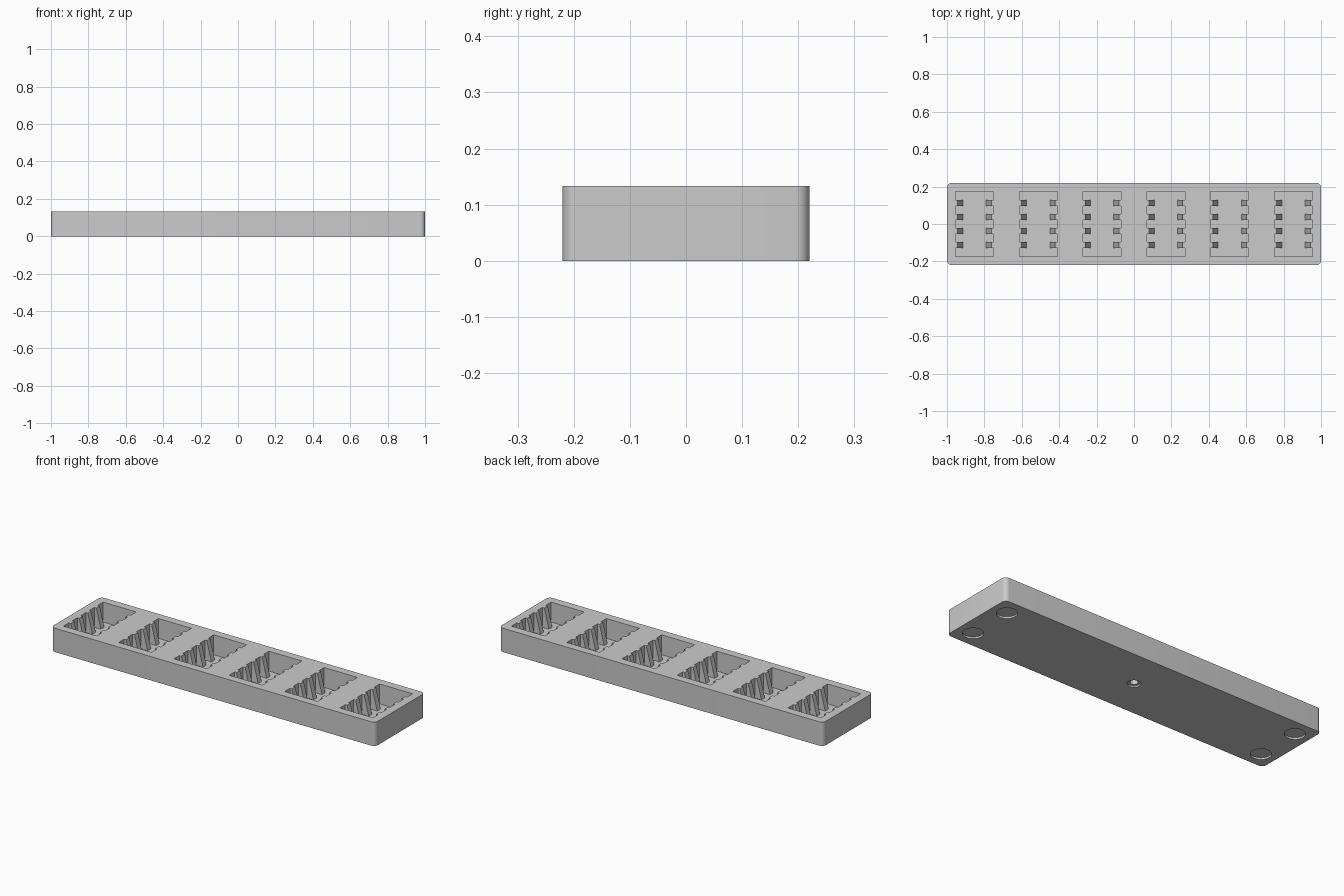
import bpy, bmesh
from math import cos, sin, pi, radians

if "Cube" in bpy.data.objects:
    bpy.data.objects.remove(bpy.data.objects["Cube"], do_unlink=True)

LENGTH, WIDTH, HEIGHT, CORNER = 2.0, 0.44, 0.133, 0.025
FLOOR = 0.022
POCKET_X, POCKET_Y, PITCH = 0.102, 0.175, 0.341
RIB_HALF, RIB_PITCH = 0.015, 0.075

grey = bpy.data.materials.new("plain_grey")
grey.use_nodes = True
colour = (0.6, 0.6, 0.6, 1)
grey.diffuse_color = colour
grey.node_tree.nodes["Principled BSDF"].inputs["Base Color"].default_value = colour


def loft(bm, loops):
    """Closed solid through equal-length loops of points, bottom to top."""
    rings = [[bm.verts.new(p) for p in loop] for loop in loops]
    for low, high in zip(rings, rings[1:]):
        n = len(low)
        for i in range(n):
            j = (i + 1) % n
            bm.faces.new((low[i], low[j], high[j], high[i]))
    bm.faces.new(rings[0][::-1])
    bm.faces.new(rings[-1])


def make_object(name, bm):
    bmesh.ops.recalc_face_normals(bm, faces=bm.faces)
    mesh = bpy.data.meshes.new(name)
    bm.to_mesh(mesh)
    bm.free()
    mesh.materials.append(grey)
    obj = bpy.data.objects.new(name, mesh)
    bpy.context.collection.objects.link(obj)
    return obj


def circle(x, y, z, r, n=40):
    return [(x + r * cos(2 * pi * i / n), y + r * sin(2 * pi * i / n), z) for i in range(n)]


def rounded_rectangle(z, steps=8):
    points = []
    for k, (sx, sy) in enumerate(((1, 1), (-1, 1), (-1, -1), (1, -1))):
        for i in range(steps + 1):
            a = (k + i / steps) * pi / 2
            points.append((sx * (LENGTH / 2 - CORNER) + CORNER * cos(a),
                           sy * (WIDTH / 2 - CORNER) + CORNER * sin(a), z))
    return points


def notched_outline(cx, z, rib_depth):
    """Pocket outline with four ribs standing in from each end wall."""
    side = [(POCKET_X, -POCKET_Y)]
    for k in range(4):
        y = (k - 1.5) * RIB_PITCH
        side += [(POCKET_X, y - RIB_HALF), (POCKET_X - rib_depth, y - RIB_HALF),
                 (POCKET_X - rib_depth, y + RIB_HALF), (POCKET_X, y + RIB_HALF)]
    side.append((POCKET_X, POCKET_Y))
    outline = side + [(-x, -y) for x, y in side]
    return [(cx + x, y, z) for x, y in outline]


# Tray block with rounded upright corners
bm = bmesh.new()
loft(bm, [rounded_rectangle(0), rounded_rectangle(HEIGHT)])
tray = make_object("tray", bm)

# Pockets: ribs slope from narrow at the rim to deep at the floor
bm = bmesh.new()
rim_depth, floor_depth = 0.012, 0.04
over = 0.02
slope = (floor_depth - rim_depth) / (HEIGHT - FLOOR)
for k in range(6):
    cx = (k - 2.5) * PITCH
    loft(bm, [notched_outline(cx, FLOOR, floor_depth),
              notched_outline(cx, HEIGHT + over, rim_depth - slope * over)])

# Round foot recesses under the corners
for sx in (-1, 1):
    for sy in (-1, 1):
        x, y = sx * 0.912, sy * 0.128
        loft(bm, [circle(x, y, -over, 0.052), circle(x, y, 0.01, 0.052)])

# Stepped screw hole under the middle
loft(bm, [circle(0, 0, -over, 0.034), circle(0, 0, 0.008, 0.034),
          circle(0, 0, 0.008, 0.02), circle(0, 0, 0.05, 0.02)])
cutter = make_object("pocket_cutter", bm)
cutter.hide_render = True

# Cut, then drop the cutter
bpy.ops.object.select_all(action="DESELECT")
bpy.context.view_layer.objects.active = tray
tray.select_set(True)
cut = tray.modifiers.new("cut", "BOOLEAN")
cut.operation = "DIFFERENCE"
cut.solver = "EXACT"
cut.object = cutter
bpy.ops.object.modifier_apply(modifier=cut.name)
bpy.data.objects.remove(cutter, do_unlink=True)
bpy.ops.object.shade_smooth_by_angle(angle=radians(30))
